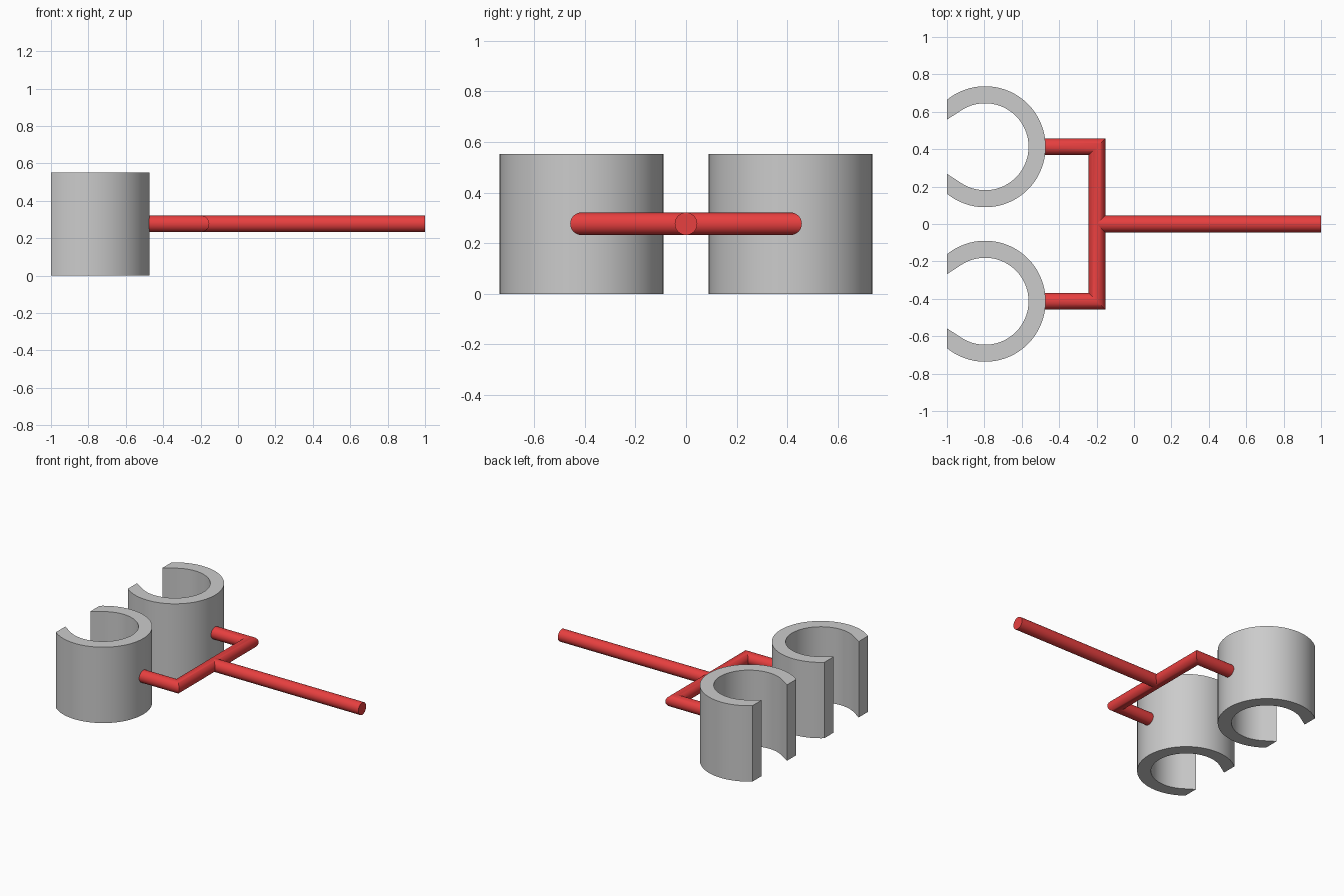
import bpy, bmesh
from math import cos, sin, pi, radians

if "Cube" in bpy.data.objects:
    bpy.data.objects.remove(bpy.data.objects["Cube"])

RING_X, RING_Y, HEIGHT = -0.796, 0.413, 0.552
R_OUT, R_IN = 0.3235, 0.2325
ROD_R, ROD_Z, BAR_X = 0.0445, 0.277, -0.198
SIDES = 32

red = bpy.data.materials.new("red_paint")
red.diffuse_color = (0.8, 0.05, 0.05, 1)
red.use_nodes = True
red.node_tree.nodes["Principled BSDF"].inputs["Base Color"].default_value = red.diffuse_color


def finish(name, bm, mat=None):
    bmesh.ops.recalc_face_normals(bm, faces=bm.faces[:])
    mesh = bpy.data.meshes.new(name)
    bm.to_mesh(mesh)
    bm.free()
    ob = bpy.data.objects.new(name, mesh)
    bpy.context.collection.objects.link(ob)
    if mat:
        mesh.materials.append(mat)
    bpy.ops.object.select_all(action='DESELECT')
    ob.select_set(True)
    bpy.context.view_layer.objects.active = ob
    bpy.ops.object.shade_smooth_by_angle(angle=radians(30))
    return ob


def loft(name, rings, mat=None, closed=False):
    """Skin a list of equal point rings; cap both ends unless closed."""
    bm = bmesh.new()
    loops = [[bm.verts.new(p) for p in ring] for ring in rings]
    pairs = list(zip(loops, loops[1:]))
    for a, b in pairs:
        n = len(a)
        for i in range(n):
            j = (i + 1) % n
            bm.faces.new((a[i], a[j], b[j], b[i]))
    bm.faces.new(loops[0])
    bm.faces.new(loops[-1])
    return finish(name, bm, mat)


# Open holder rings: C sections cut flat at x = -1, mouth tangent to the bore
def holder(name, y):
    cut = -1 - RING_X
    a_out = pi - math_acos(-cut / R_OUT)
    a_in = radians(123)
    mouth = (R_IN - cut * cos(a_in)) / sin(a_in)
    n = 64
    outer = [(R_OUT * cos(t), R_OUT * sin(t))
             for t in (-a_out + 2 * a_out * i / n for i in range(n + 1))]
    inner = [(R_IN * cos(t), R_IN * sin(t))
             for t in (-a_in + 2 * a_in * i / n for i in range(n + 1))]
    inner = [(cut, -mouth)] + inner + [(cut, mouth)]
    outer = [outer[0]] + outer[:] + [outer[-1]]
    bm = bmesh.new()
    grid = []
    for z in (0, HEIGHT):
        grid.append([[bm.verts.new((RING_X + px, y + py, z)) for px, py in side]
                     for side in (outer, inner)])
    (ob_, ib), (ot, it) = grid
    for i in range(len(outer) - 1):
        bm.faces.new((ob_[i], ob_[i + 1], ot[i + 1], ot[i]))
        bm.faces.new((ib[i], ib[i + 1], it[i + 1], it[i]))
        bm.faces.new((ob_[i], ob_[i + 1], ib[i + 1], ib[i]))
        bm.faces.new((ot[i], ot[i + 1], it[i + 1], it[i]))
    for i in (0, -1):
        bm.faces.new((ob_[i], ib[i], it[i], ot[i]))
    bmesh.ops.remove_doubles(bm, verts=bm.verts[:], dist=1e-5)
    return finish(name, bm)


from math import acos as math_acos
holder("holder_ring_back", RING_Y)
holder("holder_ring_front", -RING_Y)

# Fork: one mitred round bar joining both rings
circle = [(ROD_R * cos(2 * pi * i / SIDES), ROD_R * sin(2 * pi * i / SIDES))
          for i in range(SIDES)]
fork = []
for end, side in ((True, 1), (False, 1), (False, -1), (True, -1)):
    fork.append([(-0.495 if end else BAR_X + c, side * (RING_Y + c), ROD_Z + s)
                 for c, s in circle])
loft("fork", fork, red)

# Straight handle rod from the fork's crossbar
loft("handle_rod", [[(x, c, ROD_Z + s) for c, s in circle] for x in (BAR_X, 1)], red)
